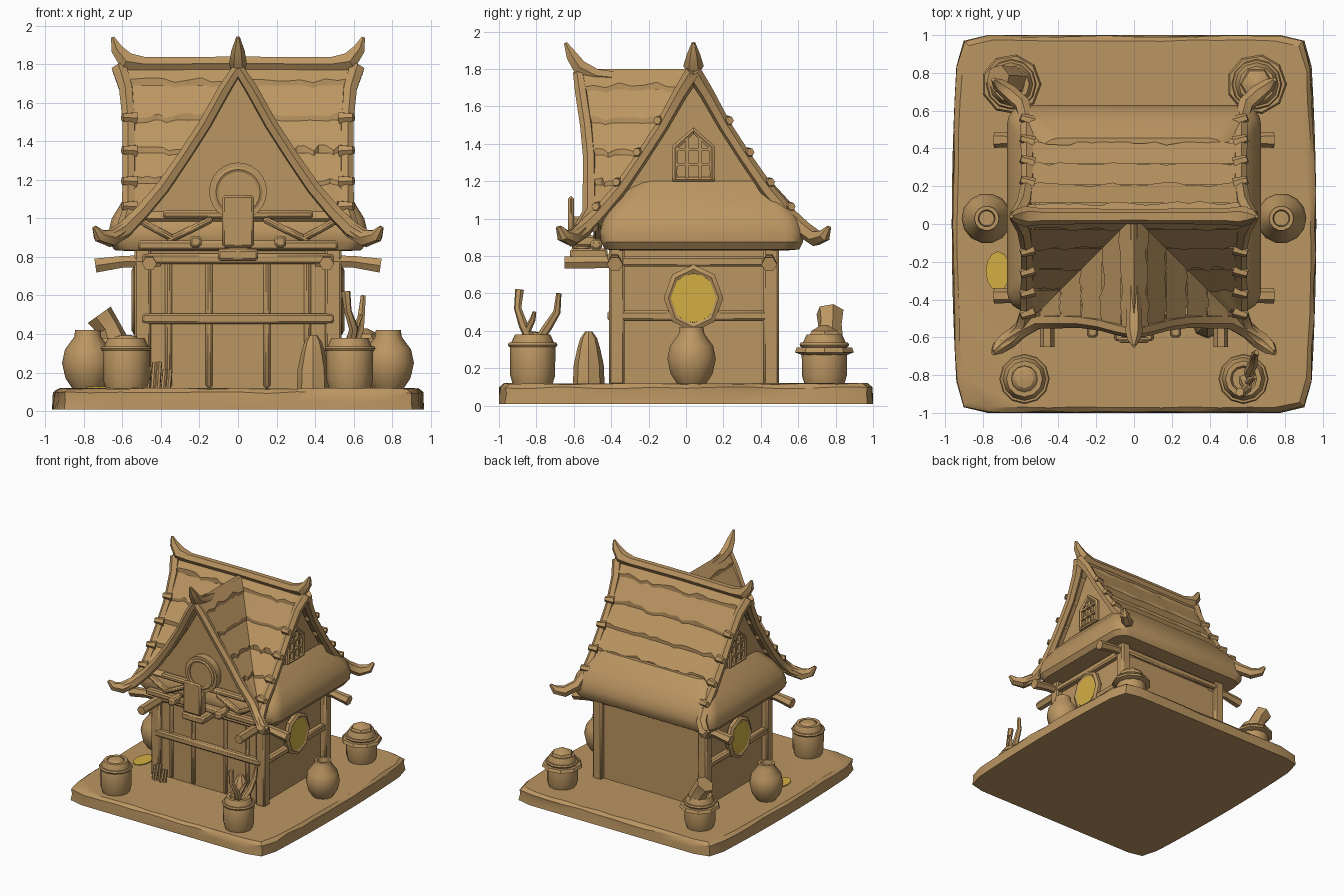
import bpy, bmesh, math, random
from mathutils import Matrix, Vector

if "Cube" in bpy.data.objects:
    bpy.data.objects.remove(bpy.data.objects["Cube"])
random.seed(4)

def material(name, rgb):
    m = bpy.data.materials.new(name)
    m.diffuse_color = (*rgb, 1)
    m.use_nodes = True
    m.node_tree.nodes["Principled BSDF"].inputs["Base Color"].default_value = m.diffuse_color
    return m
TAN = material("warm_tan", (0.50, 0.305, 0.122))
YELLOW = material("window_yellow", (0.65, 0.43, 0.055))
YC = 0.04                                   # ridge line, slightly behind centre

def finish(name, bm, mat=TAN, bevel=0):
    bmesh.ops.recalc_face_normals(bm, faces=bm.faces)
    me = bpy.data.meshes.new(name)
    bm.to_mesh(me)
    bm.free()
    ob = bpy.data.objects.new(name, me)
    bpy.context.collection.objects.link(ob)
    me.materials.append(mat)
    if bevel:
        b = ob.modifiers.new("bevel", 'BEVEL')
        b.width, b.segments = bevel, 1
    return ob

def loft(name, rings, mat=TAN):
    """Skin a list of equal closed rings and cap both ends."""
    bm = bmesh.new()
    vs = [[bm.verts.new(p) for p in r] for r in rings]
    n = len(vs[0])
    for a, b in zip(vs, vs[1:]):
        for i in range(n):
            bm.faces.new((a[i], a[(i + 1) % n], b[(i + 1) % n], b[i]))
    bm.faces.new(vs[0])
    bm.faces.new(vs[-1])
    return finish(name, bm, mat)

def box(name, c, size, rot_y=0, bevel=0.012):
    bm = bmesh.new()
    m = Matrix.Translation(c) @ Matrix.Rotation(rot_y, 4, 'Y') @ Matrix.Diagonal((*size, 1))
    bmesh.ops.create_cube(bm, size=1, matrix=m)
    return finish(name, bm, TAN, bevel)

def tube(name, pts, radii, cyclic=False):
    cu = bpy.data.curves.new(name, 'CURVE')
    cu.dimensions, cu.bevel_depth, cu.bevel_resolution, cu.use_fill_caps = '3D', 1, 1, True
    sp = cu.splines.new('POLY')
    sp.points.add(len(pts) - 1)
    sp.use_cyclic_u = cyclic
    for i, (q, p) in enumerate(zip(sp.points, pts)):
        q.co = (*p, 1)
        q.radius = radii[i] if isinstance(radii, (list, tuple)) else radii
    ob = bpy.data.objects.new(name, cu)
    bpy.context.collection.objects.link(ob)
    bpy.ops.object.select_all(action='DESELECT')
    bpy.context.view_layer.objects.active = ob
    ob.select_set(True)
    bpy.ops.object.convert(target='MESH')
    ob = bpy.context.object
    ob.data.materials.clear()
    ob.data.materials.append(TAN)
    return ob

def circle(x, y, z, r, n=14):
    return [(x + r * math.cos(2 * math.pi * i / n), y + r * math.sin(2 * math.pi * i / n), z) for i in range(n)]

def lathe(name, x, y, profile, n=14):
    return loft(name, [circle(x, y, z, r, n) for r, z in profile])

def rounded(hx, hy, r, z, cy=0.0, n=4):
    ring = []
    for k, (sx, sy) in enumerate(((1, 1), (-1, 1), (-1, -1), (1, -1))):
        for i in range(n + 1):
            a = math.pi / 2 * (k + i / n)
            ring.append((sx * (hx - r) + r * math.cos(a), cy + sy * (hy - r) + r * math.sin(a), z))
    return ring

# Stone base with chipped rim
def chipped(inset, z, j):
    pts, n = [], 12
    for k in range(4):
        for i in range(n):
            t = -1 + 2 * i / n
            x, y = [(t, -1), (1, t), (-t, 1), (-1, -t)][k]
            bulge = 0.93 + 0.035 * (1 - y * y)
            trim = 0.97 if i == 0 else 1
            pts.append((x * (bulge - inset) * trim + random.uniform(-j, 0) * x,
                        y * (1.0 - inset) * trim + random.uniform(-j, 0) * y, z + random.uniform(-j, j) * 0.5))
    return pts
loft("stone_base", [chipped(0.0, 0.008, 0), chipped(0, 0.06, 0.012), chipped(0.0, 0.095, 0.012), chipped(0.025, 0.117, 0.008)])

# House body with timber frame
box("house_wall", (0, 0.04, 0.48), (0.98, 0.84, 0.78))
for s in (-1, 1):
    for y in (-0.37, 0.455):
        box("corner_post", (s * 0.495, y, 0.48), (0.085, 0.085, 0.74))
        tube("side_pole", [(s * 0.4, y - 0.01, 0.78), (s * 0.6, y - 0.01, 0.775), (s * 0.74, y - 0.01, 0.755)], [0.035, 0.035, 0.042])
    tube("front_pole", [(s * 0.46, -0.3, 0.77), (s * 0.46, -0.65, 0.765)], 0.038)
    for z in (0.48, 0.77):
        box("side_rail", (s * 0.505, 0.04, z), (0.06, 0.8, 0.055))
    for x in (0.15, 0.36):
        box("front_stud", (s * x, -0.385, 0.46), (0.035, 0.03, 0.68))
for z in (0.48, 0.79):
    box("front_rail", (0, -0.39, z), (1.0, 0.06, 0.055))
box("back_rail", (0, 0.465, 0.79), (0.98, 0.05, 0.055))

# Round side windows
def oval(x, cz, ry, rz, n):
    return [(x, YC + ry * math.sin(2 * math.pi * i / n), cz + rz * math.cos(2 * math.pi * i / n)) for i in range(n)]
for s in (-1, 1):
    tube("window_frame", oval(s * 0.525, 0.575, 0.135, 0.155, 8), 0.028, True)
    loft("window_pane", [oval(s * 0.50, 0.575, 0.13, 0.14, 16), oval(s * 0.545, 0.575, 0.122, 0.13, 16)], YELLOW)

# Bulging lower roof
loft("lower_roof", [rounded(hx, hy, 0.1, z, 0.085) for hx, hy, z in (
    (0.56, 0.46, 0.83), (0.64, 0.52, 0.835), (0.67, 0.54, 0.875), (0.672, 0.545, 0.93),
    (0.655, 0.525, 1.0), (0.60, 0.47, 1.09), (0.50, 0.37, 1.20))])

# Shingled upper roof: distance from ridge, height
P = [(0.0, 1.80), (0.07, 1.69), (0.17, 1.51), (0.28, 1.34), (0.39, 1.18), (0.50, 1.05), (0.59, 0.96)]
flare = lambda z: 0.565 + 0.05 * max(0, (z - 1.55) / 0.25) ** 2

def course(name, place, lo, hi, a, b, n=14):
    rings = []
    for i in range(n + 1):
        t, j = i / n, random.uniform(-0.012, 0.012)
        row = []
        for (d, z), dz in ((a, 0), (b, 0.025), (b, -0.02), (a, -0.045)):
            if d == b[0]:
                d, z = d + j, z - j * 1.3
            u0, u1 = lo(d, z), hi(d, z)
            row.append(place(u0 + (u1 - u0) * t, d, z + dz))
        rings.append(row)
    loft(name, rings)

for a, b in zip(P, P[1:]):
    if b[1] > 1.0:
        course("back_shingles", lambda u, d, z: (u, YC + d, z), lambda d, z: -flare(z), lambda d, z: flare(z), a, b, 20)
    for s in (-1, 1):
        course("front_shingles", lambda u, d, z: (s * u, YC - d, z), lambda d, z: min(d, 0.54), lambda d, z: flare(z), a, b, 8)
        course("dormer_shingles", lambda u, d, z: (s * d, u, z),
               lambda d, z: -0.515 - 0.06 * max(0, (z - 1.4) / 0.4), lambda d, z: max(YC - d, -0.47), a, b, 8)

# Gable walls under the roof
half = [(d, z - 0.05) for d, z in P[:6]] + [(0.45, 0.95)]
outline = half + [(-d, z) for d, z in reversed(half[1:])]
loft("side_gables", [[(x, YC + d, z) for d, z in outline] for x in (-0.5, 0.5)])
loft("front_gable", [[(d, y, z) for d, z in outline] for y in (-0.43, 0.0)])

# Ridges with upturned horns
tube("main_ridge", [(-0.65, YC, 1.94), (-0.63, YC, 1.88), (-0.58, YC, 1.815), (-0.48, YC, 1.80), (0, YC, 1.805), (0.48, YC, 1.80),
     (0.58, YC, 1.815), (0.63, YC, 1.88), (0.65, YC, 1.94)], [0.01, 0.035, 0.055, 0.042, 0.04, 0.042, 0.055, 0.035, 0.01])
tube("dormer_ridge", [(0, 0, 1.75), (0, -0.3, 1.745), (0, -0.48, 1.765), (0, -0.57, 1.81), (0, -0.61, 1.87), (0, -0.645, 1.94)],
     [0.035, 0.035, 0.04, 0.045, 0.035, 0.01])

# Barge boards sweeping into upturned corners
for s in (-1, 1):
    tube("dormer_barge", [(s * d, -0.515 - 0.06 * max(0, (z - 1.4) / 0.4), z - 0.02) for d, z in P[:6]] +
         [(s * 0.59, -0.56, 0.94), (s * 0.67, -0.61, 0.895), (s * 0.72, -0.65, 0.91), (s * 0.745, -0.675, 0.955)],
         [0.03, 0.035, 0.035, 0.036, 0.038, 0.04, 0.045, 0.045, 0.035, 0.012])
    for t in (-1, 1):
        tube("side_barge", [(s * flare(z), YC + t * d, z - 0.02) for d, z in P[:6]] +
             [(s * 0.59, YC + t * 0.59, 0.94), (s * 0.66, YC + t * 0.655, 0.895), (s * 0.72, YC + t * 0.70, 0.91), (s * 0.745, YC + t * 0.725, 0.955)],
             [0.045, 0.04, 0.036, 0.036, 0.038, 0.04, 0.045, 0.045, 0.035, 0.012])
        for d, z in P[2:6]:
            tube("shingle_end", [(s * 0.53, YC + t * d, z + 0.01), (s * 0.60, YC + t * (d + 0.025), z + 0.015)], [0.035, 0.022])

# Lattice windows in the side gables
for s in (-1, 1):
    x = s * 0.51
    tube("lattice_frame", [(x, YC - 0.1, 1.21), (x, YC - 0.1, 1.38), (x, YC, 1.47), (x, YC + 0.1, 1.38), (x, YC + 0.1, 1.21)], 0.02, True)
    for o in (-0.035, 0.035):
        box("lattice_bar", (x, YC + o, 1.32), (0.03, 0.016, 0.22), bevel=0)
    for z in (1.29, 1.37):
        box("lattice_bar", (x, YC, z), (0.03, 0.2, 0.016), bevel=0)

# Front truss, round emblem plate and its stand
box("truss_beam", (0, -0.46, 1.02), (0.78, 0.06, 0.04))
box("eave_beam", (0, -0.48, 0.86), (1.04, 0.06, 0.05))
for s in (-1, 1):
    box("truss_brace", (s * 0.25, -0.47, 0.94), (0.26, 0.05, 0.035), s * 0.45)
    box("truss_brace", (s * 0.42, -0.47, 0.94), (0.2, 0.05, 0.035), -s * 0.5)
    box("eave_block", (s * 0.22, -0.53, 0.88), (0.06, 0.14, 0.06))
loft("round_plate", [[(x, y, z + 1.14) for x, z, _ in circle(0, 0, 0, 0.15, 24)] for y in (-0.5, -0.44)])
tube("plate_rim", [(x, -0.5, z + 1.14) for x, z, _ in circle(0, 0, 0, 0.115, 20)], 0.015, True)
box("stand_ledge", (0, -0.52, 0.81), (0.21, 0.2, 0.06))
box("stand_block", (0, -0.56, 0.92), (0.12, 0.1, 0.18))
box("stand_board", (0, -0.615, 0.985), (0.165, 0.03, 0.27))

# Round jars beside the windows
for s in (-1, 1):
    lathe("round_jar", s * 0.78, 0.03, [(0.075, 0.11), (0.115, 0.17), (0.133, 0.25), (0.118, 0.32), (0.07, 0.385),
          (0.065, 0.42), (0.045, 0.42), (0.04, 0.38)])

# Barrels at the four corners
for x, y in ((-0.58, -0.82), (0.58, -0.82), (-0.65, 0.74), (0.65, 0.74)):
    lathe("barrel", x, y, [(0.105, 0.11), (0.12, 0.16), (0.122, 0.32), (0.095, 0.38), (0.07, 0.38), (0.06, 0.35)], 12)
    tube("barrel_hoop", circle(x, y, 0.325, 0.12, 12), 0.013, True)
for x in (-0.65, 0.65):
    lathe("barrel_brim", x, 0.74, [(0.12, 0.27), (0.16, 0.285), (0.15, 0.31), (0.11, 0.31)], 9)
lathe("barrel_cap", 0.65, 0.74, [(0.11, 0.33), (0.08, 0.40), (0.02, 0.43)], 6)
tube("leaning_vase", [(-0.64, 0.76, 0.34), (-0.67, 0.77, 0.43), (-0.72, 0.77, 0.50)], [0.085, 0.065, 0.075])
lathe("barrel_cap", -0.58, -0.82, [(0.085, 0.36), (0.05, 0.39), (0.02, 0.395)], 8)

# Bare twigs in the front right barrel
tube("twig", [(0.60, -0.80, 0.33), (0.63, -0.74, 0.42), (0.64, -0.69, 0.50), (0.65, -0.68, 0.60)], [0.025, 0.025, 0.02, 0.014])
tube("twig", [(0.58, -0.82, 0.33), (0.60, -0.87, 0.43), (0.57, -0.90, 0.52), (0.56, -0.89, 0.62)], [0.03, 0.025, 0.02, 0.024])
tube("twig", [(0.60, -0.85, 0.40), (0.62, -0.82, 0.46), (0.64, -0.81, 0.50)], [0.02, 0.016, 0.01])

# Standing stone, bamboo stakes and fallen yellow leaf
lathe("standing_stone", 0.39, -0.52, [(0.085, 0.11), (0.08, 0.22), (0.06, 0.31), (0.045, 0.36), (0.02, 0.395)], 8)
for i in range(5):
    x = -0.47 + i * 0.027
    tube("stake", [(x, -0.47 - 0.015 * (i % 2), 0.11), (x + 0.01, -0.46, 0.21 + 0.05 * random.random())], 0.013)
loft("fallen_leaf", [[(-0.72 + 0.065 * math.cos(i * math.pi / 6), -0.25 + 0.105 * math.sin(i * math.pi / 6), z)
     for i in range(12)] for z in (0.12, 0.127)], YELLOW)

# Soft shading with crisp edges
bpy.ops.object.select_all(action='SELECT')
bpy.context.view_layer.objects.active = bpy.context.selected_objects[0]
bpy.ops.object.shade_smooth_by_angle(angle=math.radians(32))
